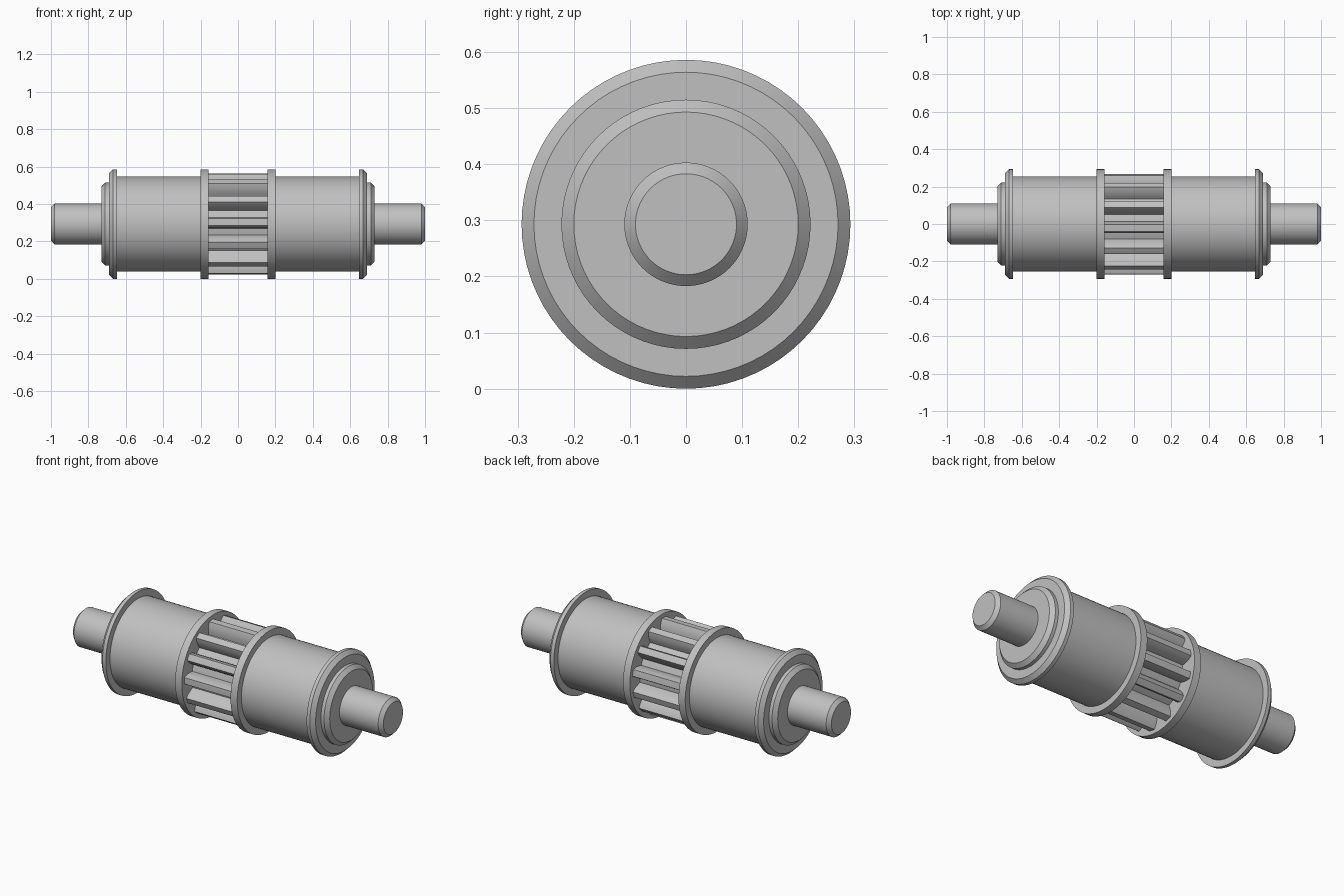
import bpy, bmesh
from math import sin, cos, pi, radians

cube = bpy.data.objects.get("Cube")
if cube:
    bpy.data.objects.remove(cube, do_unlink=True)

AXIS_Z = 0.293
SEGMENTS = 72
TEETH = 13

# Plain steel
steel = bpy.data.materials.new("steel_grey")
steel.use_nodes = True
colour = (0.53, 0.53, 0.53, 1)
steel.diffuse_color = colour
bsdf = steel.node_tree.nodes["Principled BSDF"]
bsdf.inputs["Base Color"].default_value = colour


def finish(name, bm):
    bmesh.ops.recalc_face_normals(bm, faces=bm.faces)
    mesh = bpy.data.meshes.new(name)
    bm.to_mesh(mesh)
    bm.free()
    obj = bpy.data.objects.new(name, mesh)
    bpy.context.collection.objects.link(obj)
    obj.location.z = AXIS_Z
    mesh.materials.append(steel)
    bpy.ops.object.select_all(action="DESELECT")
    obj.select_set(True)
    bpy.context.view_layer.objects.active = obj
    bpy.ops.object.shade_smooth_by_angle(angle=radians(30))
    return obj


def loft(name, rings):
    """Skin equal-length rings of points and cap both ends."""
    bm = bmesh.new()
    loops = [[bm.verts.new(p) for p in ring] for ring in rings]
    for a, b in zip(loops, loops[1:]):
        for i in range(len(a)):
            j = (i + 1) % len(a)
            bm.faces.new((a[i], a[j], b[j], b[i]))
    bm.faces.new(loops[0])
    bm.faces.new(loops[-1])
    return finish(name, bm)


def turn(name, profile):
    """Turn an (x, radius) profile about the x axis."""
    angles = [2 * pi * i / SEGMENTS for i in range(SEGMENTS)]
    return loft(name, [[(x, r * cos(a), r * sin(a)) for a in angles]
                       for x, r in profile])


# Chamfered shaft through the whole roller
turn("shaft", [(-1, 0.09), (-0.98, 0.11), (0.98, 0.11), (1, 0.09)])

# Matching turned parts on both sides
for side, s in (("left", 1), ("right", -1)):
    def part(name, profile):
        turn(side + "_" + name, [(s * x, r) for x, r in profile])

    part("sleeve", [(0.19, 0.254), (0.66, 0.254)])
    part("inner_collar", [(0.157, 0.293), (0.2, 0.293)])
    part("end_flange", [(0.647, 0.293), (0.668, 0.293), (0.69, 0.271)])
    part("end_boss", [(0.67, 0.222), (0.71, 0.222), (0.731, 0.2)])

# Pinion between the collars: (radius, half angle) along one tooth flank
flank = [(0.2, 8.6), (0.22, 7.9), (0.247, 6.4), (0.27, 3.9)]
tooth = [(r, -a) for r, a in flank] + [(0.27, 0)] + [(r, a) for r, a in reversed(flank)]
pitch = 360 / TEETH
outline = []
for t in range(TEETH):
    for r, a in tooth + [(0.2, pitch / 2)]:
        angle = radians(2.2 + t * pitch + a)
        outline.append((-r * cos(angle), r * sin(angle)))
loft("pinion", [[(x, y, z) for y, z in outline] for x in (-0.16, 0.16)])
